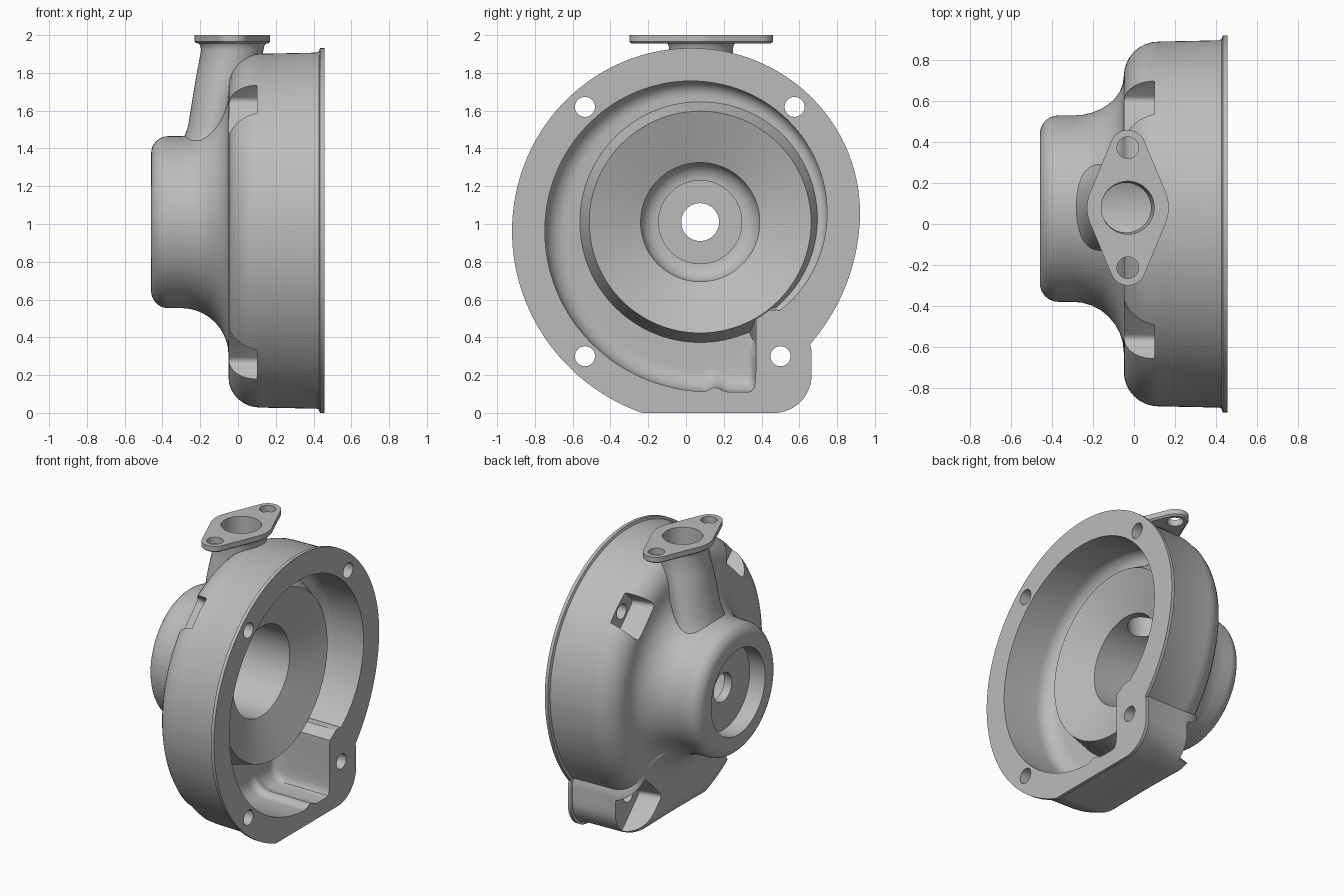
import bpy, bmesh
from math import sin, cos, pi, radians, sqrt, exp

if "Cube" in bpy.data.objects:
    bpy.data.objects.remove(bpy.data.objects["Cube"])

CY, CZ = 0.075, 1.01          # axis of the housing, running along x
BACK, FACE = -0.05, 0.457     # back plate and mounting face
DISC, LIP = 0.587, 0.235      # radius and height of the dished floor's edge

grey = bpy.data.materials.new("cast grey")
grey.use_nodes = True
grey.diffuse_color = (0.5, 0.5, 0.5, 1)
grey.node_tree.nodes["Principled BSDF"].inputs["Base Color"].default_value = (0.5, 0.5, 0.5, 1)


def finish(name, bm):
    bmesh.ops.recalc_face_normals(bm, faces=bm.faces[:])
    mesh = bpy.data.meshes.new(name)
    bm.to_mesh(mesh)
    bm.free()
    mesh.materials.append(grey)
    ob = bpy.data.objects.new(name, mesh)
    bpy.context.collection.objects.link(ob)
    return ob


def loft(name, rings, looped):
    """Skin closed rings; either loop back to the first ring or cap the ends."""
    bm = bmesh.new()
    rows = [[bm.verts.new(p) for p in ring] for ring in rings]
    n = len(rows[0])
    for i in range(len(rows) - (not looped)):
        a, b = rows[i], rows[(i + 1) % len(rows)]
        for j in range(n):
            k = (j + 1) % n
            bm.faces.new((a[j], a[k], b[k], b[j]))
    if not looped:
        bm.faces.new(rows[0])
        bm.faces.new(rows[-1])
    return finish(name, bm)


def hulls(name, groups):
    """One mesh holding the convex hull of each group of points."""
    bm = bmesh.new()
    for pts in groups:
        vs = [bm.verts.new(p) for p in pts]
        bmesh.ops.convex_hull(bm, input=vs)
    loose = [v for v in bm.verts if not v.link_faces]
    bmesh.ops.delete(bm, geom=loose, context='VERTS')
    bmesh.ops.dissolve_limit(bm, angle_limit=0.01, verts=bm.verts[:], edges=bm.edges[:])
    return finish(name, bm)


def circle_x(x, y, z, r, n=32):
    return [(x, y + r * cos(2 * pi * i / n), z + r * sin(2 * pi * i / n)) for i in range(n)]


def circle_z(x, y, z, r, ry=None, n=48):
    return [(x + r * cos(2 * pi * i / n), y + (ry or r) * sin(2 * pi * i / n), z) for i in range(n)]


def arc(r, x, a, b, start, end, n=8):
    """Elliptical arc in (radius, x), angles in degrees."""
    steps = [radians(start + (end - start) * i / n) for i in range(n + 1)]
    return [(r + a * cos(t), x + b * sin(t)) for t in steps]


def outer_radius(deg):
    """Spiral rim, then flat foot with a rounded corner."""
    t = radians(deg)
    if deg < 255:
        r = 0.845 + 0.0477 * t + (0.065 if deg < 0 else 0) * (deg / 48) ** 2
        return min(r, CZ / -sin(t)) if deg > 200 else r
    c, s = cos(t), sin(t)
    r = CZ / -s
    if c > 0:
        r = min(r, 0.59 / c)
    if r * c > 0.39 and r * s < -0.81:
        dot = 0.39 * c - 0.81 * s
        r = dot + sqrt(max(0, dot * dot - 0.39 ** 2 - 0.81 ** 2 + 0.04))
    return r


def inner_radius(deg):
    """Spiral channel, then outlet pocket and tongue."""
    if deg >= 300:
        return 0.592 + 0.03 * max(0, deg - 308) / 4
    t = radians(deg)
    if deg <= 270:
        r = 0.67 + 0.048 * t
    else:
        r = ((-sin(t) / 0.9) ** 24 + (cos(t) / 0.295) ** 24) ** (-1 / 24)
    return r - 0.025 * exp(-((deg - 275) / 2.5) ** 2)


def section(deg):
    ro, ri = outer_radius(deg), inner_radius(deg)
    rb = ro - 0.03
    w = min(0.25, rb - 0.17 - 0.455)
    gap = ri - DISC
    deep = 0.2 - 0.16 * (deg + 48) / 300                      # channel deepens to the outlet
    floor = max(min(deep, 0.2), LIP - gap * 1.5, 0.03)
    f = min(0.11, gap * 0.5, FACE - floor)
    pts = [(0.1, -0.34), (0.3, -0.34), (0.3, -0.46)]          # rear recess
    pts += arc(0.365, -0.37, 0.09, 0.09, -90, 0)              # hub edge
    pts += arc(0.455 + w, -0.3, w, 0.25, 180, 90)             # flare to back plate
    pts += arc(rb - 0.17, BACK + 0.17, 0.17, 0.17, -90, 0)    # volute shoulder
    pts += [(rb + 0.006, 0.415), (rb + 0.012, 0.428), (ro, 0.434), (ro, FACE), (ri, FACE)]
    pts += arc(ri - f, floor + f, f, f, 0, -90)               # channel floor
    pts += [(DISC + min(0.05, gap * 0.4), floor), (DISC, LIP), (0.315, 0.13)]   # dished floor
    pts += arc(0.22, -0.17, 0.095, 0.09, 0, -90)              # hub chamber
    pts += [(0.22, -0.28), (0.1, -0.28)]
    return pts


# main casting
rings = []
for deg in range(-48, 312):
    c, s = cos(radians(deg)), sin(radians(deg))
    rings.append([(x, CY + r * c, CZ + r * s) for r, x in section(deg)])
housing = loft("pump_housing", rings, True)

# inlet neck: height, back edge, front edge, half width
neck_rows = [(1.43, -0.3, -0.03, 0.215), (1.465, -0.283, -0.02, 0.21), (1.52, -0.264, 0.0, 0.203),
             (1.7, -0.235, 0.05, 0.19), (1.8, -0.218, 0.1, 0.18), (1.92, -0.195, 0.135, 0.168),
             (1.945, -0.2, 0.14, 0.172), (1.965, -0.215, 0.155, 0.185)]
neck = loft("inlet_neck", [circle_z((a + b) / 2, 0.08, z, (b - a) / 2, w) for z, a, b, w in neck_rows], False)

# two-bolt inlet flange with an eased lower edge
plate = []
for z, ease in ((1.955, 0.012), (1.965, 0), (2.0, 0)):
    plate += circle_z(-0.03, 0.08, z, 0.2 - ease)
    for side in (-1, 1):
        plate += circle_z(-0.03, 0.08 + side * 0.293, z, 0.087 - ease)
flange = hulls("inlet_flange", [plate])

# cutters: inlet bore, flange holes, mounting holes and their open seats
bore = [circle_z(-0.03, 0.08, 2.05, 0.13) + circle_z(-0.04, 0.08, 1.2, 0.12)]
for side in (-1, 1):
    bore.append(circle_z(-0.03, 0.08 + side * 0.293, 1.9, 0.053, n=32)
                + circle_z(-0.03, 0.08 + side * 0.293, 2.05, 0.053, n=32))
bolts = [(-0.535, 1.62, -1, 1), (0.575, 1.62, 1, 1), (-0.535, 0.3, -1, -1), (0.5, 0.3, 1, -1)]
holes, seats = [], []
for y, z, sy, sz in bolts:
    holes.append(circle_x(0, y, z, 0.053) + circle_x(0.6, y, z, 0.053))
    seat = []
    for x, inner, half in ((0.1, 0.04, 0.08), (-0.2, 0.09, 0.13)):
        for out in (-inner, 0.4):
            for side in (-half, half):
                seat += circle_x(x, y + sy * 0.707 * (out + side), z + sz * 0.707 * (out - side), 0.03, 16)
    seats.append(seat)

jobs = [(neck, 'UNION'), (flange, 'UNION'), (hulls("seat_cutter", seats), 'DIFFERENCE'),
        (hulls("hole_cutter", holes), 'DIFFERENCE'), (hulls("bore_cutter", bore), 'DIFFERENCE')]
bpy.ops.object.select_all(action='DESELECT')
bpy.context.view_layer.objects.active = housing
housing.select_set(True)
for tool, mode in jobs:
    tool.hide_render = True
    mod = housing.modifiers.new(tool.name, 'BOOLEAN')
    mod.object, mod.operation, mod.solver = tool, mode, 'EXACT'
    bpy.ops.object.modifier_apply(modifier=mod.name)
    bpy.data.objects.remove(tool)

bpy.ops.object.shade_smooth_by_angle(angle=radians(32))
